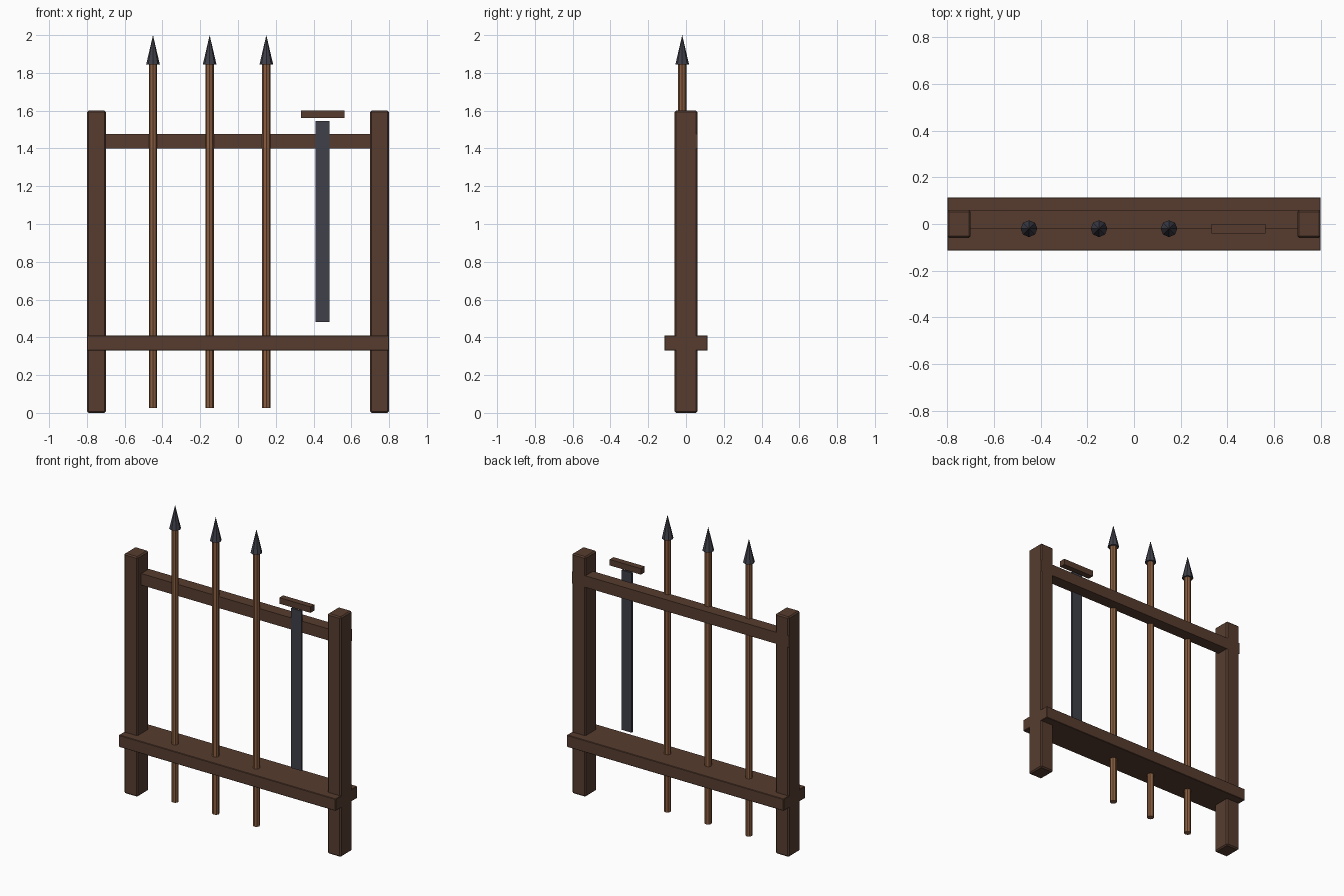
import bpy

cube = bpy.data.objects.get("Cube")
if cube:
    bpy.data.objects.remove(cube, do_unlink=True)


def material(name, rgb):
    m = bpy.data.materials.new(name)
    m.use_nodes = True
    m.diffuse_color = (*rgb, 1)
    m.node_tree.nodes["Principled BSDF"].inputs["Base Color"].default_value = (*rgb, 1)
    return m


dark_wood = material("dark wood", (0.095, 0.046, 0.029))
shaft_wood = material("shaft wood", (0.25, 0.11, 0.05))
iron = material("dark iron", (0.05, 0.05, 0.068))


def box(name, x, y, z, mat, bevel=0):
    """Box from (low, high) ranges on each axis."""
    spans = (x, y, z)
    bpy.ops.mesh.primitive_cube_add(size=1, location=[(a + b) / 2 for a, b in spans])
    ob = bpy.context.object
    ob.name = name
    ob.scale = [b - a for a, b in spans]
    bpy.ops.object.transform_apply(location=False, rotation=False, scale=True)
    ob.data.materials.append(mat)
    if bevel:
        mod = ob.modifiers.new("Worn edges", "BEVEL")
        mod.width = bevel
        mod.segments = 1
    return ob


def cone(name, x, y, z, r_low, r_high, mat):
    """Eight-sided cone or rod between two heights."""
    bpy.ops.mesh.primitive_cone_add(vertices=8, radius1=r_low, radius2=r_high,
                                    depth=z[1] - z[0], location=(x, y, sum(z) / 2))
    ob = bpy.context.object
    ob.name = name
    ob.data.materials.append(mat)
    return ob


# Frame: two posts, a wide lower shelf and a square upper rail
for side, x in (("right", (-0.8, -0.7)), ("left", (0.7, 0.8))):
    box(side + "_post", x, (-0.06, 0.06), (0, 1.6), dark_wood, 0.008)
box("lower_shelf", (-0.8, 0.8), (-0.114, 0.114), (0.33, 0.41), dark_wood, 0.003)
box("upper_rail", (-0.8, 0.8), (-0.02, 0.06), (1.4, 1.477), dark_wood)

# Spears leaning upright through the shelf
line_y = -0.02
for i, x in enumerate((-0.45, -0.15, 0.15), 1):
    cone(f"spear_shaft_{i}", x, line_y, (0.025, 1.85), 0.022, 0.022, shaft_wood)
    cone(f"spear_head_{i}", x, line_y, (1.845, 2.0), 0.036, 0, iron)

# Sword hung point down, with its crossguard above
box("sword_blade", (0.41, 0.485), (line_y - 0.006, line_y + 0.006), (0.48, 1.545), iron)
box("sword_guard", (0.333, 0.563), (line_y - 0.02, line_y + 0.02), (1.56, 1.6), dark_wood)
